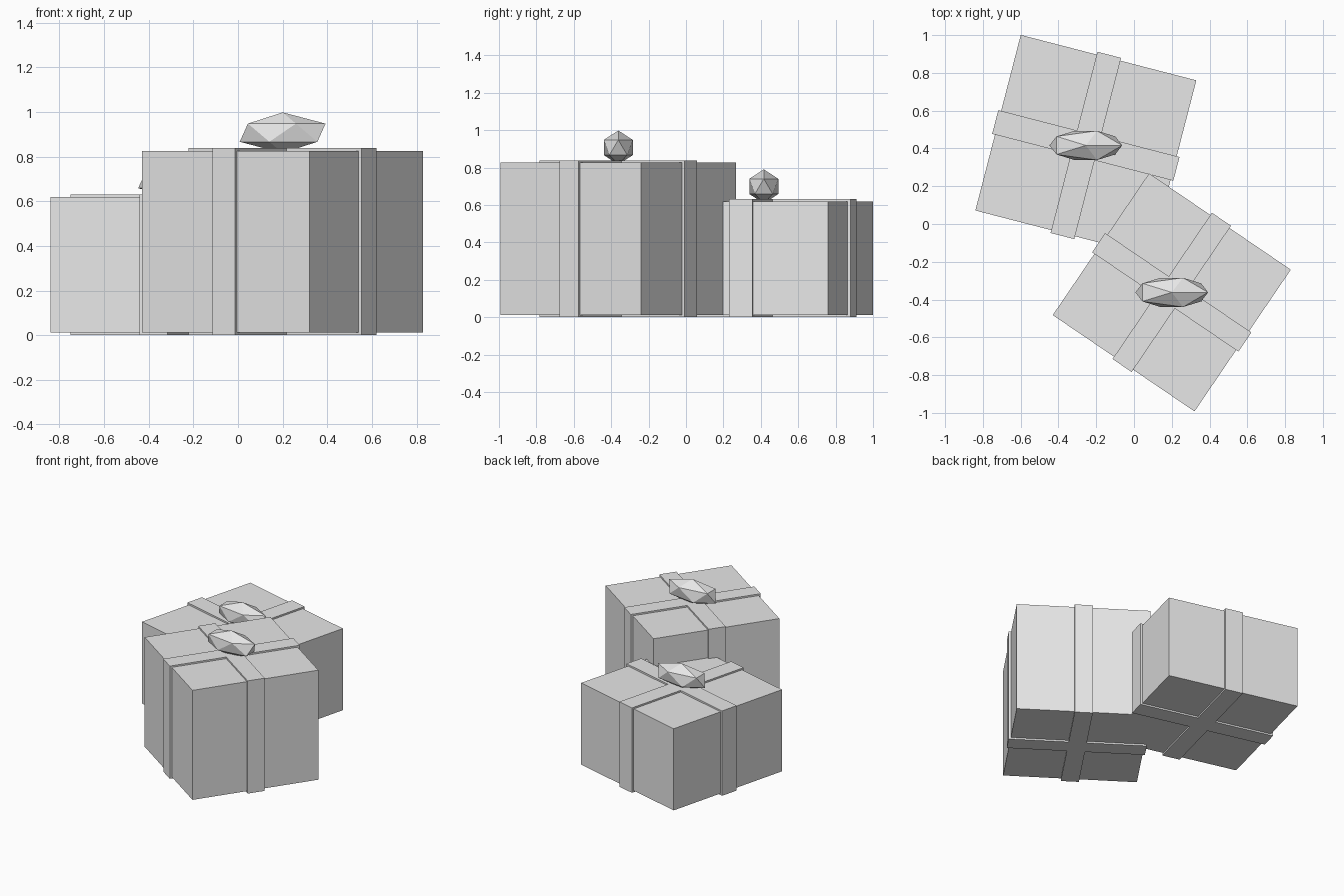
import bpy
from math import radians

cube = bpy.data.objects.get("Cube")
if cube:
    bpy.data.objects.remove(cube, do_unlink=True)

# Single plain grey for everything
COLOUR = (0.8, 0.8, 0.8, 1)
grey = bpy.data.materials.new("light grey")
grey.use_nodes = True
grey.diffuse_color = COLOUR
for node in grey.node_tree.nodes:
    if node.type == "BSDF_PRINCIPLED":
        node.inputs["Base Color"].default_value = COLOUR


def finish(name):
    obj = bpy.context.object
    obj.name = name
    bpy.ops.object.transform_apply(location=False, rotation=False, scale=True)
    obj.data.materials.append(grey)


def block(name, centre, size, bottom, top, angle):
    bpy.ops.mesh.primitive_cube_add(
        size=1, location=(*centre, (bottom + top) / 2), rotation=(0, 0, angle))
    bpy.context.object.scale = (*size, top - bottom)
    finish(name)


def gift(prefix, centre, width, box_top, ribbon_top, angle, bow_z):
    angle = radians(angle)
    ribbon_length, ribbon_width = width * 1.032, width * 0.135
    # Wrapped box
    block(prefix + "_box", centre, (width, width), 0.012, box_top, angle)
    # Crossing ribbon bands that wrap all the way round
    block(prefix + "_ribbon_across", centre, (ribbon_length, ribbon_width),
          0, ribbon_top, angle)
    block(prefix + "_ribbon_along", centre, (ribbon_width, ribbon_length),
          0, ribbon_top, angle)
    # Faceted bow, stretched sideways
    bpy.ops.mesh.primitive_ico_sphere_add(
        subdivisions=1, radius=1, location=(*centre, bow_z))
    bpy.context.object.scale = (0.215, 0.091, 0.091)
    finish(prefix + "_bow")


gift("tall_gift", (0.2, -0.362), 0.907, 0.826, 0.838, -34.2, 0.907)
gift("short_gift", (-0.255, 0.416), 0.96, 0.619, 0.631, -14.5, 0.699)
